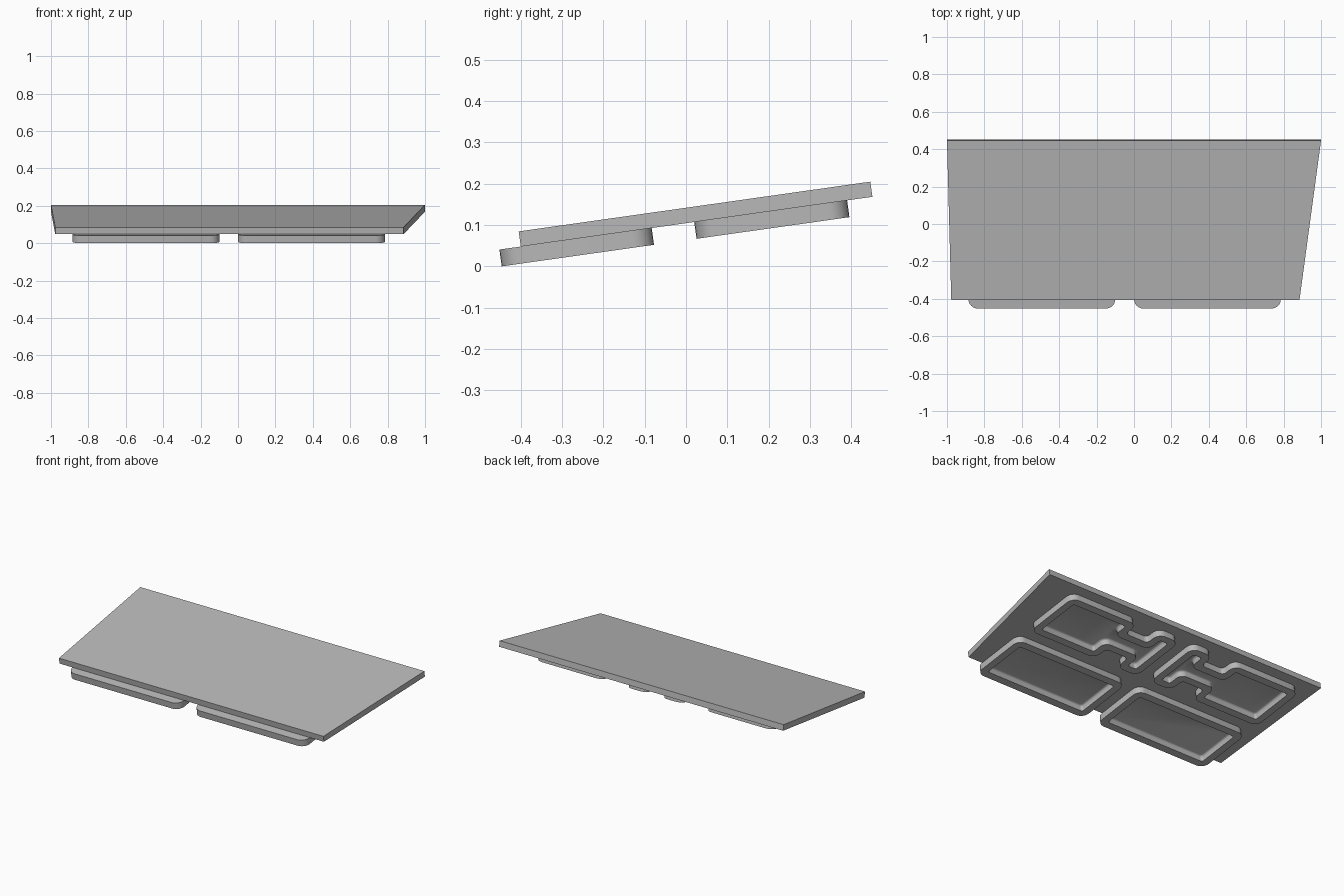
import bpy, bmesh, math
from mathutils import Vector, Matrix

cube = bpy.data.objects.get("Cube")
if cube:
    bpy.data.objects.remove(cube)

grey = bpy.data.materials.new("mid_grey")
grey.use_nodes = True
grey.diffuse_color = (0.48, 0.48, 0.48, 1)
grey.node_tree.nodes["Principled BSDF"].inputs["Base Color"].default_value = (0.48, 0.48, 0.48, 1)

# Everything lies on one sloping plane, the underside of the panel
SLOPE = Matrix.Translation((0, 0, 0.1045)) @ Matrix.Rotation(math.radians(8.05), 4, "X")
PAD_DEPTH = 0.041
MIDLINE = -0.05


def finish(name, bm):
    bmesh.ops.recalc_face_normals(bm, faces=bm.faces)
    mesh = bpy.data.meshes.new(name)
    bm.to_mesh(mesh)
    bm.free()
    mesh.materials.append(grey)
    obj = bpy.data.objects.new(name, mesh)
    obj.matrix_world = SLOPE
    bpy.context.collection.objects.link(obj)
    bpy.ops.object.select_all(action="DESELECT")
    obj.select_set(True)
    bpy.context.view_layer.objects.active = obj
    bpy.ops.object.shade_smooth_by_angle(angle=math.radians(50))
    return obj


def stack(name, loops):
    """Join loops of equal length and cap both ends."""
    bm = bmesh.new()
    rings = [[bm.verts.new(p) for p in loop] for loop in loops]
    count = len(rings[0])
    for a, b in zip(rings, rings[1:]):
        for i in range(count):
            j = (i + 1) % count
            bm.faces.new((a[i], a[j], b[j], b[i]))
    bm.faces.new(rings[0])
    bm.faces.new(rings[-1])
    return finish(name, bm)


def rounded_loop(corners, inset, z, steps=6):
    """Inset a right-angled anticlockwise outline and round its corners."""
    points = []
    for i, (x, y) in enumerate(corners):
        p = Vector((x, y))
        d1 = (p - Vector(corners[i - 1])).normalized()
        d2 = (Vector(corners[(i + 1) % len(corners)]) - p).normalized()
        p += inset * Vector((-d1.y - d2.y, d1.x + d2.x))
        convex = d1.cross(d2) > 0
        r = max(0.05 - inset, 0.014) if convex else 0.025 + inset * 0.4
        centre = p + r * (d2 - d1)
        for k in range(steps + 1):
            a = math.pi / 2 * k / steps
            q = centre + r * (d1 * math.sin(a) - d2 * math.cos(a))
            points.append((q.x, q.y, z))
    return points


# Tapered top panel
outline = [(-0.977, -0.404), (0.885, -0.404), (1.0, 0.456), (-1.0, 0.456)]
stack("top_panel", [[(x, y, z) for x, y in outline] for z in (0, 0.037)])


# Hollow pads: outer wall, rim, inner wall, soft fillet and recessed floor
def pad(name, side, profile):
    corners = [(MIDLINE + side * (0.05 + t), v) for t, v in profile]
    if side < 0:
        corners.reverse()
    levels = [(0, 0), (0, -PAD_DEPTH), (0.045, -PAD_DEPTH),
              (0.046, -0.014), (0.049, -0.008), (0.056, -0.005)]
    stack(name, [rounded_loop(corners, inset, z) for inset, z in levels])


WIDTH = 0.785
front_profile = [(0, -0.4565), (WIDTH, -0.4565), (WIDTH, -0.084), (0, -0.084)]

# Rear pads narrow to a neck near the inner end
LOW, HIGH, NOTCH = 0.02, 0.394, 0.1
HEAD, BODY = 0.15, 0.31
rear_profile = [(0, LOW), (HEAD, LOW), (HEAD, LOW + NOTCH), (BODY, LOW + NOTCH),
                (BODY, LOW), (WIDTH, LOW), (WIDTH, HIGH), (BODY, HIGH),
                (BODY, HIGH - NOTCH), (HEAD, HIGH - NOTCH), (HEAD, HIGH), (0, HIGH)]

for side, word in ((1, "left"), (-1, "right")):
    pad("front_pad_" + word, side, front_profile)
    pad("rear_pad_" + word, side, rear_profile)
